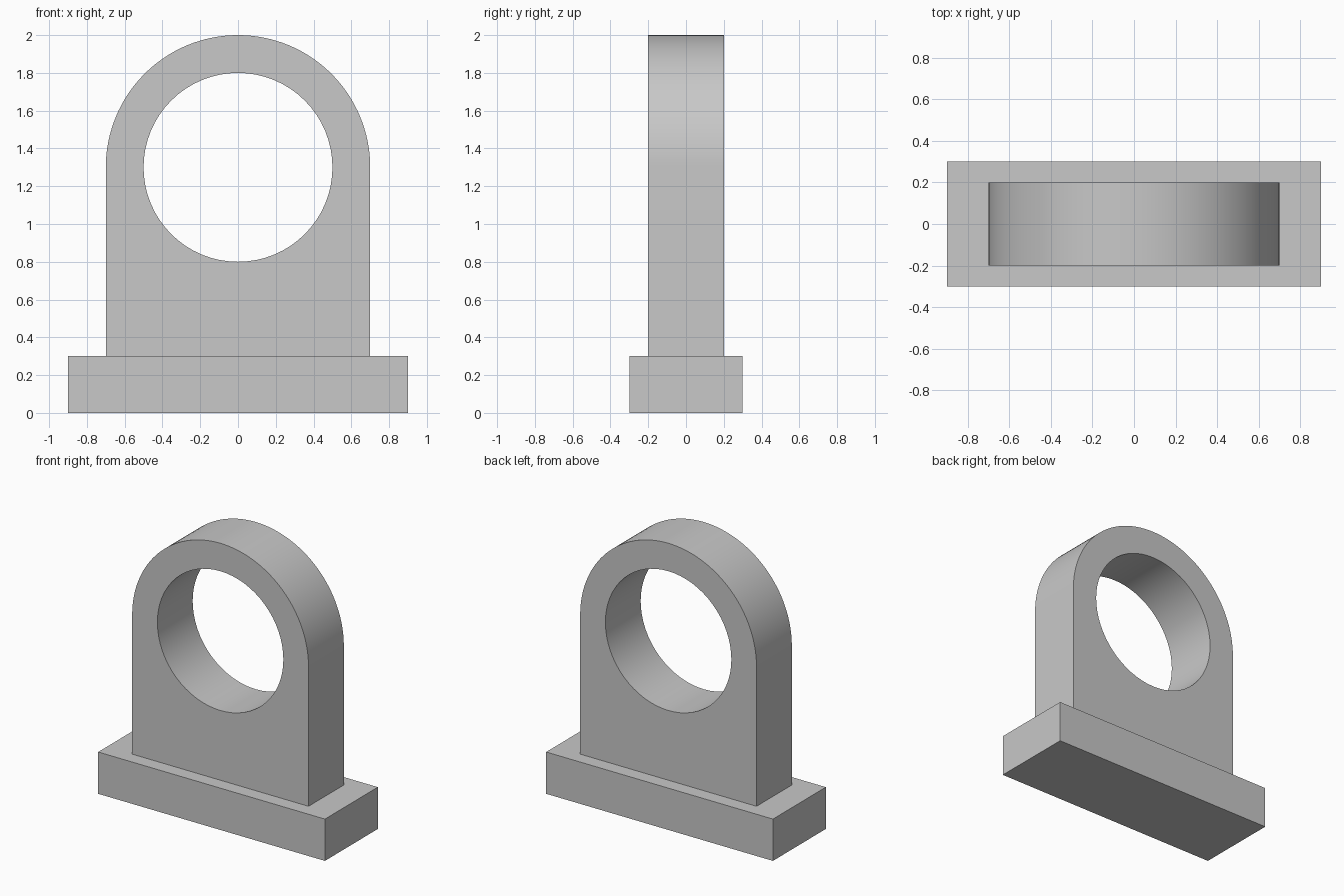
import bpy, bmesh
from math import sin, cos, pi, radians

cube = bpy.data.objects.get("Cube")
if cube:
    bpy.data.objects.remove(cube, do_unlink=True)

grey = bpy.data.materials.new("plain_grey")
grey.use_nodes = True
colour = (0.58, 0.58, 0.58, 1)
grey.diffuse_color = colour
grey.node_tree.nodes["Principled BSDF"].inputs["Base Color"].default_value = colour

BASE_TOP = 0.3
CENTRE_Z = 1.3
OUTER_R, HOLE_R = 0.7, 0.5
HALF_DEPTH = 0.2
STEPS = 64


def arc(radius, sweep, count):
    return [(radius * cos(sweep * i / STEPS), CENTRE_Z + radius * sin(sweep * i / STEPS))
            for i in range(count)]


def extruded_plate(name, loops, half_depth):
    """Fill x-z outlines (the first outer, the rest holes) and extrude along y."""
    bm = bmesh.new()
    edges = []
    for loop in loops:
        verts = [bm.verts.new((x, -half_depth, z)) for x, z in loop]
        edges += [bm.edges.new((v, verts[i - 1])) for i, v in enumerate(verts)]
    bmesh.ops.triangle_fill(bm, edges=edges, use_beauty=True)
    result = bmesh.ops.extrude_face_region(bm, geom=bm.faces[:], use_keep_orig=True)
    moved = [g for g in result["geom"] if isinstance(g, bmesh.types.BMVert)]
    bmesh.ops.translate(bm, verts=moved, vec=(0, 2 * half_depth, 0))
    bmesh.ops.recalc_face_normals(bm, faces=bm.faces[:])
    mesh = bpy.data.meshes.new(name)
    bm.to_mesh(mesh)
    bm.free()
    mesh.materials.append(grey)
    obj = bpy.data.objects.new(name, mesh)
    bpy.context.collection.objects.link(obj)
    return obj


# Base block
extruded_plate("base_block", [[(-0.9, 0), (0.9, 0), (0.9, BASE_TOP), (-0.9, BASE_TOP)]], 0.3)

# Upright with a rounded top and a round through hole
outline = arc(OUTER_R, pi, STEPS + 1) + [(-OUTER_R, BASE_TOP), (OUTER_R, BASE_TOP)]
upright = extruded_plate("bearing_upright", [outline, arc(HOLE_R, 2 * pi, STEPS)], HALF_DEPTH)

# Smooth the curved walls, keep the rims sharp
bpy.ops.object.select_all(action="DESELECT")
upright.select_set(True)
bpy.context.view_layer.objects.active = upright
bpy.ops.object.shade_smooth_by_angle(angle=radians(30))
